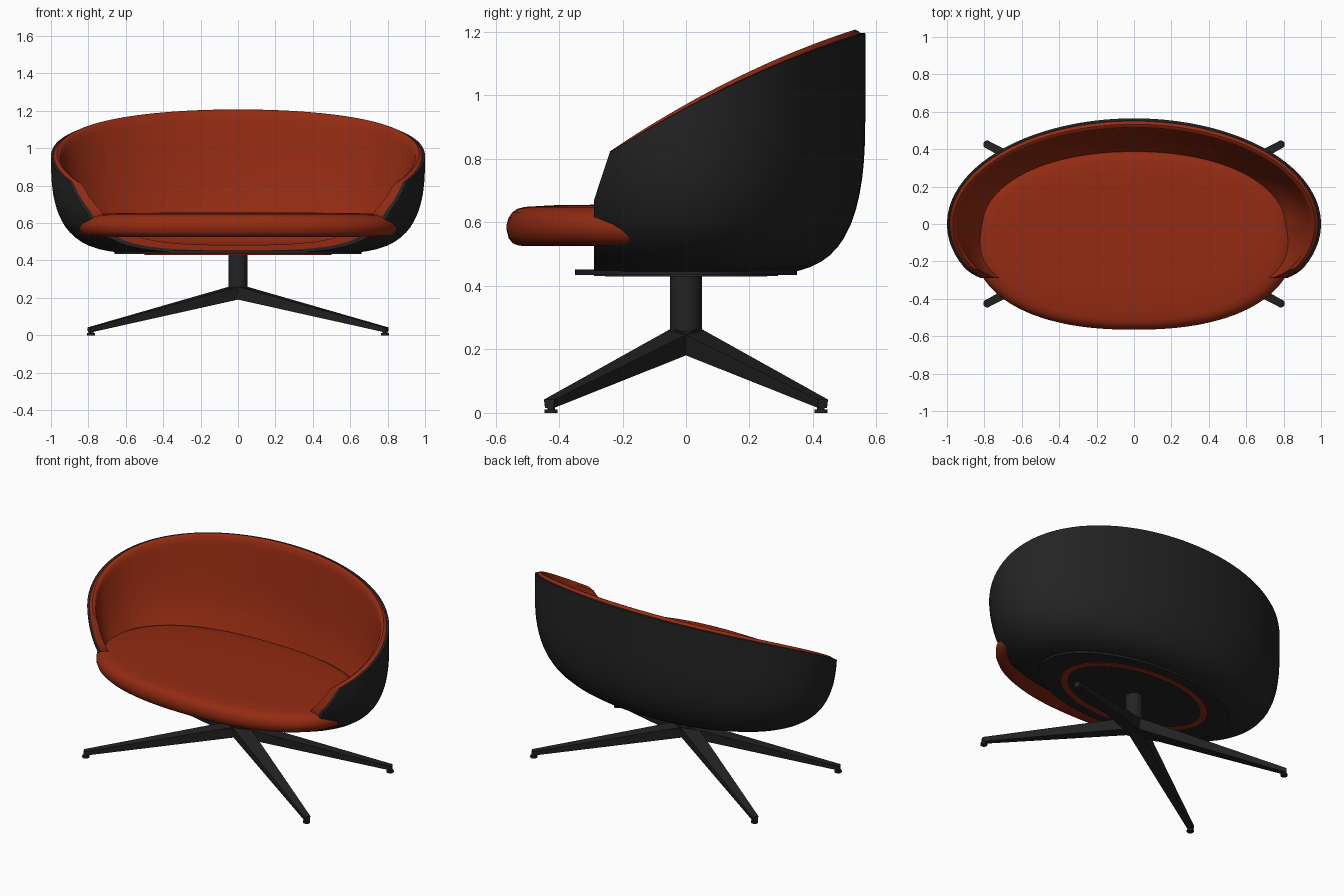
import bpy, bmesh, math
from mathutils import Vector

if "Cube" in bpy.data.objects:
    bpy.data.objects.remove(bpy.data.objects["Cube"])

def material(name, rgb):
    m = bpy.data.materials.new(name)
    m.diffuse_color = (*rgb, 1)
    m.use_nodes = True
    m.node_tree.nodes["Principled BSDF"].inputs["Base Color"].default_value = m.diffuse_color
    return m

RED = material("rust red fabric", (0.29, 0.024, 0.006))
BLACK = material("black", (0.017, 0.017, 0.017))
N = 96

def finish(bm, name, mat, angle=40):
    bmesh.ops.remove_doubles(bm, verts=bm.verts, dist=0.0004)
    bmesh.ops.recalc_face_normals(bm, faces=bm.faces)
    me = bpy.data.meshes.new(name)
    bm.to_mesh(me)
    bm.free()
    ob = bpy.data.objects.new(name, me)
    bpy.context.collection.objects.link(ob)
    me.materials.append(mat)
    bpy.ops.object.select_all(action='DESELECT')
    bpy.context.view_layer.objects.active = ob
    ob.select_set(True)
    bpy.ops.object.shade_smooth_by_angle(angle=math.radians(angle))
    return ob

def loft(rings, capped=False):
    """Bridge a list of closed rings; the end rings are points unless capped."""
    bm = bmesh.new()
    rows = [[bm.verts.new(p) for p in r] for r in rings]
    n = len(rows[0])
    for a, b in zip(rows, rows[1:]):
        for i in range(n):
            j = (i + 1) % n
            bm.faces.new((a[i], a[j], b[j], b[i]))
    if capped:
        bm.faces.new(rows[0])
        bm.faces.new(rows[-1])
    return bm

ANGLES = [2 * math.pi * (i + 0.5) / N for i in range(N)]

# Bowl surface: superelliptic wall, rim height rising towards the back
LOW = [0, 0.3, 0.5, 0.6, 0.68, 0.74, 0.79, 0.83, 0.87, 0.9]
STEPS = 14

def bowl_point(u, k, inset, lift):
    y_rim = 0.565 * math.sin(u)
    rim = 0.96 + 0.53 * y_rim - 0.2 * y_rim ** 2
    if k < len(LOW):
        r, t = LOW[k], 0
        q = 1 - (1 - r ** 6.8) ** 0.4
        z = 0.433 + 0.5 * q
    else:
        t = (k - len(LOW) + 1) / STEPS
        z = 0.55 + (rim - 0.55) * t
        q = min(1, (z - 0.433) / 0.5)
        r = (1 - (1 - q) ** 2.5) ** (1 / 6.8)
    d = inset(u, t) * r
    return ((r - d) * math.cos(u), (0.565 * r ** 1.2 - d) * math.sin(u),
            z + lift * (1 - t))

def thick(u, t):
    # lining is padded low down and at the back, thin at the arm fronts
    f = max(0, min(1, (math.sin(u) + 0.55) / 0.6))
    return 0.05 + 0.085 * f * f * (3 - 2 * f) * min(1, 1.15 * (1 - t))

def bowl(name, mat, d_out, d_in, lift_out, lift_in, crown):
    count = len(LOW) + STEPS
    outer = [[bowl_point(u, k, d_out, lift_out) for u in ANGLES] for k in range(count)]
    inner = [[bowl_point(u, k, d_in, lift_in) for u in ANGLES] for k in range(count)]
    rim = []
    for w in (0.2, 0.5, 0.8):
        h = crown * math.sin(math.pi * w)
        rim.append([Vector(a).lerp(Vector(b), w) + Vector((0, 0, h))
                    for a, b in zip(outer[-1], inner[-1])])
    bm = loft(outer + rim + inner[::-1])
    bmesh.ops.remove_doubles(bm, verts=bm.verts, dist=0.0004)
    # open front: vertical cut, then raked cut across the arm tops
    for co, no in (((0, -0.29, 0), (0, 1, 0)), ((0, -0.28, 0.7), (0, 1, -0.33))):
        bmesh.ops.bisect_plane(bm, geom=bm.verts[:] + bm.edges[:] + bm.faces[:],
                               plane_co=co, plane_no=no, clear_inner=True)
        edges = [e for e in bm.edges if e.is_boundary]
        caps = bmesh.ops.holes_fill(bm, edges=edges, sides=0)["faces"]
        bmesh.ops.triangulate(bm, faces=caps)
    return finish(bm, name, mat)

bowl("outer_shell", BLACK, lambda u, t: 0, lambda u, t: 0.015, 0, 0.014, 0.002)
bowl("inner_lining", RED, lambda u, t: 0.014, thick, 0.013, 0.04, 0.012)

# Seat cushion: superellipse outline with rounded edge
def cushion_ring(s, z):
    def p(c, e):
        return math.copysign(abs(c) ** (2 / e), c)
    return [(0.86 * s * p(math.cos(u), 2.3), -0.085 + 0.48 * s * p(math.sin(u), 2.3), z)
            for u in ANGLES]

PROFILE = [(0, .525), (.5, .525), (.86, .525), (.92, .527), (.96, .534), (.987, .55),
           (1, .575), (1, .595), (.987, .615), (.965, .631), (.93, .643), (.88, .649),
           (.7, .654), (.4, .656), (0, .657)]
finish(loft([cushion_ring(s, z) for s, z in PROFILE]), "seat_cushion", RED, 60)

# Underside plates
def plate(name, mat, a, b, y, z0, z1):
    rings = [[(a * math.cos(u), y + b * math.sin(u), z) for u in ANGLES] for z in (z0, z1)]
    finish(loft(rings, True), name, mat)

plate("front_lip", BLACK, 0.66, 0.35, 0, 0.434, 0.452)
plate("red_underside_ring", RED, 0.50, 0.29, 0.0, 0.4305, 0.436)
plate("mounting_plate", BLACK, 0.46, 0.255, 0.0, 0.429, 0.436)

# Pedestal column
plate("column", BLACK, 0.05, 0.05, 0, 0.2, 0.432)

# Four tapered legs with feet
for sx in (1, -1):
    for sy in (1, -1):
        tag = ("right" if sx > 0 else "left") + ("_back" if sy > 0 else "_front")
        end = Vector((0.785 * sx, 0.425 * sy, 0))
        along = end.normalized()
        side = Vector((-along.y, along.x, 0))
        rings = []
        for c, w, lo, hi in ((Vector(), 0.05, 0.195, 0.267),
                             (end + along * 0.012, 0.019, 0.015, 0.042)):
            rings.append([c + side * s * w + Vector((0, 0, z))
                          for s, z in ((-.8, lo), (.8, lo), (1, hi), (-1, hi))])
        finish(loft(rings, True), tag + "_leg", BLACK, 20)
        for part, r, z0, z1 in (("foot", 0.021, 0, 0.011), ("foot_stem", 0.012, 0.01, 0.025)):
            ring = [[(end.x + r * math.cos(i * math.pi / 12),
                      end.y + r * math.sin(i * math.pi / 12), z) for i in range(24)]
                    for z in (z0, z1)]
            finish(loft(ring, True), f"{tag}_{part}", BLACK)
